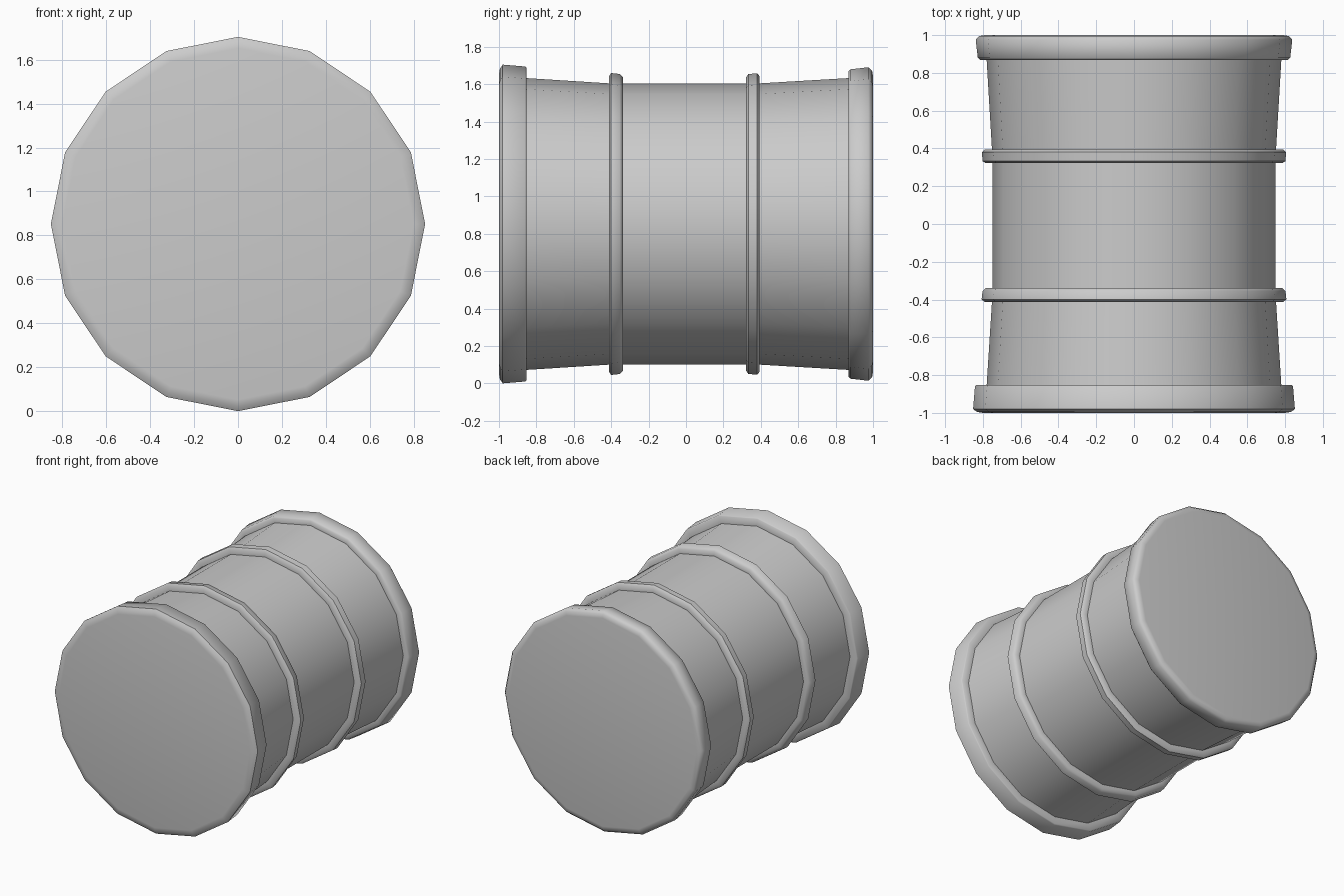
import bpy, bmesh, math

if "Cube" in bpy.data.objects:
    bpy.data.objects.remove(bpy.data.objects["Cube"])

SIDES = 16
CENTRE_Z = 0.852


def lathe(name, profile, capped=False):
    """Spin (y, radius) points round the horizontal barrel axis."""
    bm = bmesh.new()
    loops = []
    for y, r in profile:
        loops.append([bm.verts.new((r * math.sin(2 * math.pi * i / SIDES), y,
                                    CENTRE_Z + r * math.cos(2 * math.pi * i / SIDES)))
                      for i in range(SIDES)])
    for a, b in zip(loops, loops[1:]):
        for i in range(SIDES):
            j = (i + 1) % SIDES
            bm.faces.new((a[i], a[j], b[j], b[i]))
    if capped:
        bm.faces.new(loops[0])
        bm.faces.new(loops[-1])
    bmesh.ops.recalc_face_normals(bm, faces=bm.faces)
    mesh = bpy.data.meshes.new(name)
    bm.to_mesh(mesh)
    bm.free()
    obj = bpy.data.objects.new(name, mesh)
    bpy.context.collection.objects.link(obj)
    bpy.ops.object.select_all(action='DESELECT')
    obj.select_set(True)
    bpy.context.view_layer.objects.active = obj
    bpy.ops.object.shade_smooth_by_angle(angle=math.radians(50))


# one continuous drum: flared ends, two hoops and a rim with lid at each end
front_rim = [(-1.0, 0.80), (-0.995, 0.83), (-0.98, 0.852), (-0.86, 0.842), (-0.853, 0.835)]
front_flare = [(-0.853, 0.78), (-0.412, 0.752)]
front_hoop = [(-0.412, 0.79), (-0.40, 0.807), (-0.355, 0.802), (-0.338, 0.785)]
middle = [(-0.338, 0.75), (0.322, 0.75)]
back_hoop = [(0.322, 0.785), (0.333, 0.802), (0.38, 0.805), (0.394, 0.79)]
back_flare = [(0.394, 0.752), (0.868, 0.78)]
back_rim = [(0.868, 0.815), (0.88, 0.827), (0.975, 0.838), (0.995, 0.82), (1.0, 0.79)]

lathe("barrel", front_rim + front_flare + front_hoop + middle
      + back_hoop + back_flare + back_rim, capped=True)
